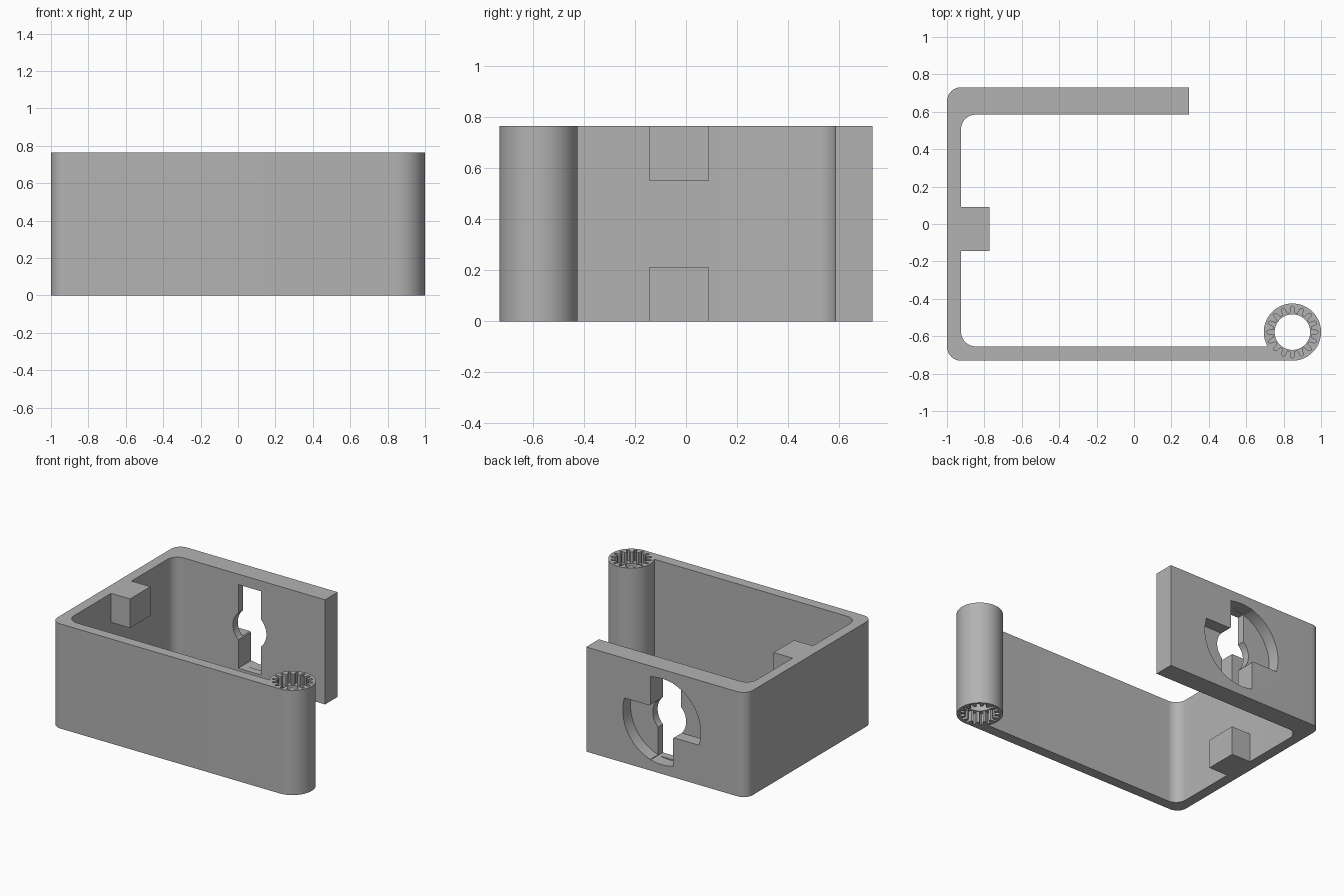
import bpy
from math import sin, cos, pi, radians
from mathutils import Matrix

cube = bpy.data.objects.get("Cube")
if cube:
    bpy.data.objects.remove(cube, do_unlink=True)

H = 0.765                    # height
Y = 0.731                    # half depth
PIN = (0.847, -0.578)        # hinge axis
LOCK = (-0.315, H / 2)       # keyhole centre on the back wall (x, z)
SLOT = 0.092                 # half width of the key slot
SWEEP = 0.315                # radius swept by the key
BACK_IN = 0.585              # inner face of the back wall
RECESS = 0.09                # depth of the key's turning recess

grey = bpy.data.materials.new("grey plastic")
grey.use_nodes = True
grey.diffuse_color = (0.45, 0.45, 0.45, 1)
grey.node_tree.nodes["Principled BSDF"].inputs["Base Color"].default_value = (0.45, 0.45, 0.45, 1)


def arc(cx, cy, r, a0, a1, n=12):
    """Points along an arc, angles in degrees."""
    return [(cx + r * cos(radians(a0 + (a1 - a0) * i / n)),
             cy + r * sin(radians(a0 + (a1 - a0) * i / n))) for i in range(n + 1)]


def circle(cx, cy, r, n=64):
    return arc(cx, cy, r, 0, 360, n)[:-1]


def rect(x0, x1, y0, y1):
    return [(x0, y0), (x1, y0), (x1, y1), (x0, y1)]


def prism(name, pts, lo, hi, upright=False):
    """Extrude a counter-clockwise outline along z, or along y if upright."""
    n = len(pts)
    verts = [(x, y, lo) for x, y in pts] + [(x, y, hi) for x, y in pts]
    faces = [list(range(n))[::-1], list(range(n, 2 * n))]
    faces += [[i, (i + 1) % n, n + (i + 1) % n, n + i] for i in range(n)]
    mesh = bpy.data.meshes.new(name)
    mesh.from_pydata(verts, [], faces)
    if upright:
        # outline (x, z) swept along y
        mesh.transform(Matrix(((1, 0, 0, 0), (0, 0, 1, 0), (0, 1, 0, 0), (0, 0, 0, 1))))
        mesh.flip_normals()
    mesh.materials.append(grey)
    obj = bpy.data.objects.new(name, mesh)
    bpy.context.collection.objects.link(obj)
    return obj


def combine(target, tool, operation):
    """Apply a boolean and remove the tool."""
    mod = target.modifiers.new(operation.lower(), 'BOOLEAN')
    mod.operation, mod.solver, mod.object = operation, 'EXACT', tool
    bpy.ops.object.select_all(action='DESELECT')
    bpy.context.view_layer.objects.active = target
    target.select_set(True)
    bpy.ops.object.modifier_apply(modifier=mod.name)
    bpy.data.objects.remove(tool, do_unlink=True)


# C-shaped body: thin front and side walls, thick back wall
R_OUT, R_IN, IN_X, IN_Y = 0.075, 0.08, -0.925, -0.655
outline = [(0.295, BACK_IN), (0.295, Y)]
outline += arc(-1 + R_OUT, Y - R_OUT, R_OUT, 90, 180)
outline += arc(-1 + R_OUT, -Y + R_OUT, R_OUT, 180, 270)
outline += [(PIN[0], -Y), (PIN[0], IN_Y)]
outline += arc(IN_X + R_IN, IN_Y + R_IN, R_IN, 270, 180)
outline += arc(IN_X + R_IN, BACK_IN - R_IN, R_IN, 180, 90)
body = prism("clip_body", outline, 0, H)

# Hinge barrel
combine(body, prism("hinge_barrel", circle(*PIN, 0.153, 96), 0, H), 'UNION')

# Stop blocks on the side wall, bottom and top
for lo, hi in ((0, 0.212), (0.552, H)):
    combine(body, prism("stop_block", rect(-0.96, -0.772, -0.145, 0.09), lo, hi), 'UNION')

# Bore and toothed sockets at both ends of the barrel
combine(body, prism("bore", circle(*PIN, 0.095), -0.1, H + 0.1), 'DIFFERENCE')
TEETH = 16
spline = []
for i in range(TEETH):
    for step, r in ((-0.3, 0.102), (-0.18, 0.132), (0, 0.139), (0.18, 0.132), (0.3, 0.102)):
        a = 2 * pi * (i + step) / TEETH
        spline.append((PIN[0] + r * cos(a), PIN[1] + r * sin(a)))
for lo, hi in ((-0.1, 0.08), (H - 0.08, H + 0.1)):
    combine(body, prism("toothed_socket", spline, lo, hi), 'DIFFERENCE')

# Keyhole through the back wall: slot plus round centre
cx, cz = LOCK
slot = rect(cx - SLOT, cx + SLOT, cz - 0.306, cz + 0.306)
combine(body, prism("key_slot", slot, BACK_IN - 0.1, Y + 0.1, True), 'DIFFERENCE')
combine(body, prism("key_hole", circle(cx, cz, 0.135), BACK_IN - 0.1, Y + 0.1, True), 'DIFFERENCE')

# Quarter-turn recesses on the outer face, on opposite sides of the slot
edge = (SWEEP ** 2 - SLOT ** 2) ** 0.5
for s in (1, -1):
    start = 90 if s > 0 else 270
    sector = [(cx + s * SLOT, cz - s * SLOT), (cx + s * SLOT, cz + s * edge)]
    extra = 17
    sector += arc(cx, cz, SWEEP, start - extra + 2, start + 90 + extra - 2, 28)
    sector += [(cx - s * edge, cz - s * SLOT)]
    combine(body, prism("turning_recess", sector, Y - RECESS, Y + 0.1, True), 'DIFFERENCE')

# Smooth curves, sharp corners
bpy.ops.object.select_all(action='DESELECT')
body.select_set(True)
bpy.context.view_layer.objects.active = body
bpy.ops.object.shade_smooth_by_angle(angle=radians(30))
